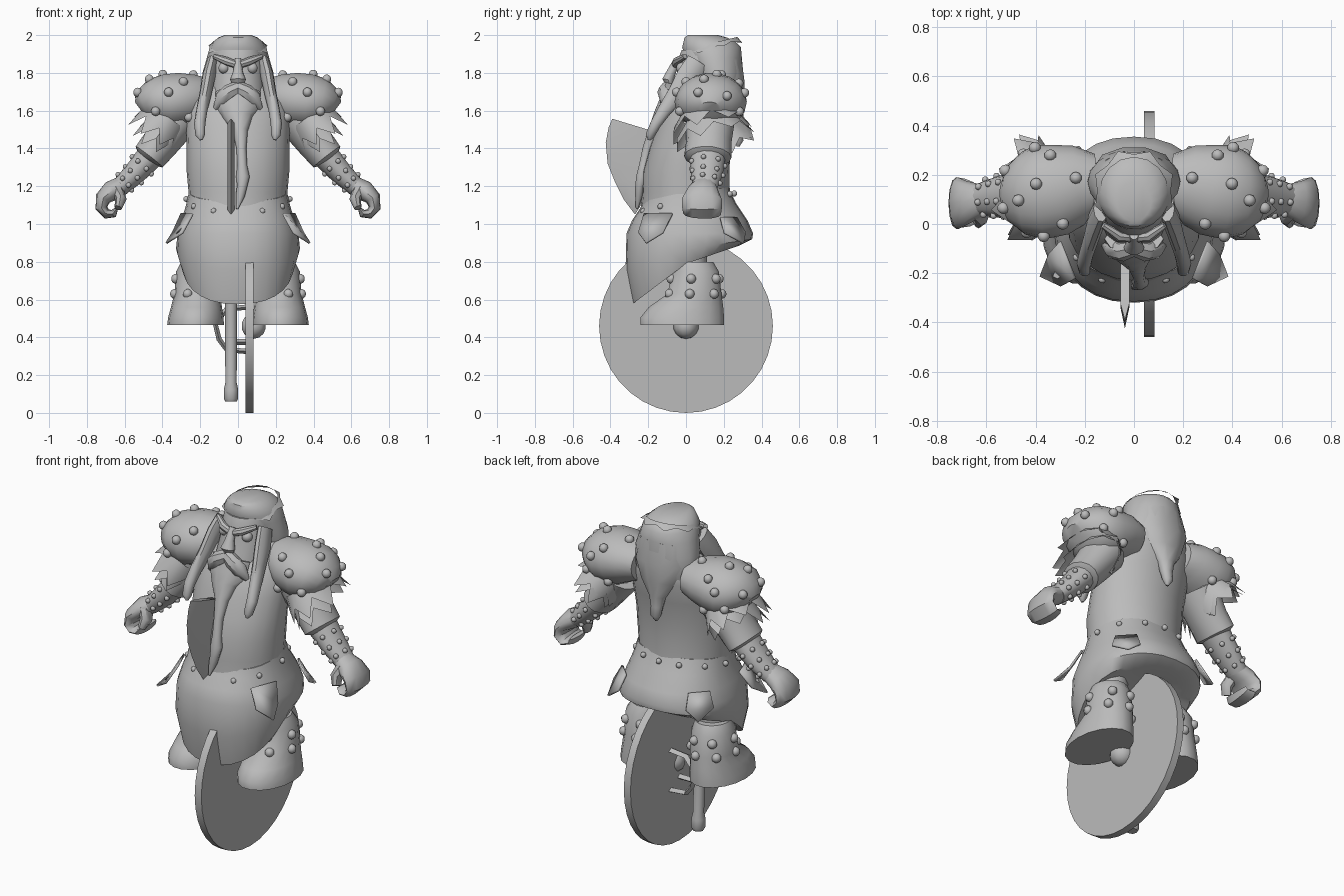
import bpy, bmesh
from math import sin, cos, pi, radians
from mathutils import Vector, Matrix

grey = bpy.data.materials.new("stone grey")
grey.diffuse_color = (0.5, 0.5, 0.5, 1)


def finish(name, bm, mirror=False):
    bmesh.ops.recalc_face_normals(bm, faces=bm.faces)
    me = bpy.data.meshes.new(name)
    bm.to_mesh(me)
    bm.free()
    me.materials.append(grey)
    ob = bpy.data.objects.new(name, me)
    bpy.context.collection.objects.link(ob)
    if mirror:
        ob.modifiers.new("Mirror", 'MIRROR')
    return ob


def skin(name, rings, mirror=False, caps=True):
    """Bridge point rings of equal length into a closed surface."""
    bm = bmesh.new()
    vs = [[bm.verts.new(p) for p in r] for r in rings]
    n = len(rings[0])
    for a, b in zip(vs, vs[1:]):
        for i in range(n):
            j = (i + 1) % n
            bm.faces.new((a[i], a[j], b[j], b[i]))
    if caps:
        bm.faces.new(vs[0])
        bm.faces.new(vs[-1])
    return finish(name, bm, mirror)


def flat_point(r, a, p=1.0):
    """Point on a level superellipse (z, cx, cy, rx, ry[, tilt]); front tilts more than back."""
    z, cx, cy, rx, ry = r[:5]
    t = r[5] if len(r) > 5 else 0
    c, s = cos(a), sin(a)
    c, s = (abs(c) ** p) * (1 if c > 0 else -1), (abs(s) ** p) * (1 if s > 0 else -1)
    return Vector((cx + rx * c, cy + ry * s, z + t * s * (1 if s < 0 else 0.45)))


def loft(name, rows, n=20, mirror=False, p=1.0):
    return skin(name, [[flat_point(r, 2 * pi * i / n, p) for i in range(n)] for r in rows], mirror)


def ring3(c, d, ru, rv, n, ref):
    d = d.normalized()
    u = (ref - d * ref.dot(d)).normalized()
    v = d.cross(u)
    return [c + u * ru * cos(2 * pi * i / n) + v * rv * sin(2 * pi * i / n) for i in range(n)]


X, Y, Z = Vector((1, 0, 0)), Vector((0, 1, 0)), Vector((0, 0, 1))


def tube_rings(pts, n, ref):
    c = [Vector(p[:3]) for p in pts]
    return [ring3(c[k], c[min(k + 1, len(c) - 1)] - c[max(k - 1, 0)], p[3], p[-1], n, ref)
            for k, p in enumerate(pts)]


def tube(name, pts, n=10, ref=X, mirror=False):
    return skin(name, tube_rings(pts, n, ref), mirror)


def fringe(name, top, low, spikes, drop, ref=Y, mirror=False):
    """Ragged skirt of pointed tufts between two rings (x, y, z, ru, rv)."""
    a, b = Vector(top[:3]), Vector(low[:3])
    d = (b - a).normalized()
    up = ring3(a, d, top[3], top[4], spikes * 2, ref)
    dn = ring3(b, d, low[3], low[4], spikes * 2, ref)
    dn = [p + d * drop * (0.7 + 0.3 * (i % 3)) if i % 2 else p.lerp(b, 0.12) - d * drop * 0.4
          for i, p in enumerate(dn)]
    return skin(name, [up, dn], mirror, caps=False)


def studs(name, points, r, mirror=False):
    bm = bmesh.new()
    for p in points:
        bmesh.ops.create_uvsphere(bm, u_segments=10, v_segments=7, radius=r,
                                  matrix=Matrix.Translation(p))
    return finish(name, bm, mirror)


def flap(name, outline):
    bm = bmesh.new()
    bm.faces.new([bm.verts.new(p) for p in outline])
    ob = finish(name, bm, True)
    ob.modifiers.new("Thickness", 'SOLIDIFY').thickness = 0.012


# torso and hanging skirt
loft("torso", [(1.08, 0, 0, .265, .24), (1.17, 0, 0, .262, .232), (1.28, 0, 0, .272, .23),
               (1.40, 0, .02, .272, .215), (1.52, 0, .05, .275, .205),
               (1.64, 0, .09, .27, .19), (1.72, 0, .12, .23, .16), (1.78, 0, .14, .14, .11)], 24)
loft("skirt", [(1.17, 0, 0, .26, .225, .05), (1.10, 0, .01, .275, .255, .02),
               (1.02, 0, .02, .30, .305), (.95, 0, .02, .32, .335),
               (.87, 0, .015, .328, .335, .11), (.79, 0, 0, .295, .285, .215),
               (.83, 0, .02, .2, .2, .12)], 28, p=.88)
flap("skirt_side_flap", [(.295, -.07, 1.05), (.235, -.22, 1.05), (.29, -.25, .95),
                         (.375, -.21, .895), (.34, -.12, .95)])
flap("skirt_back_flap", [(.20, .265, 1.03), (.28, .18, 1.03), (.32, .20, .95),
                         (.29, .30, .895), (.215, .31, .95)])
studs("belt_studs", [flat_point((1.13, 0, 0, .275, .255, .07), radians(a))
                     for a in (-62, -32, 5, 35, 65, 90)], .016, True)

# boots
boot = [(.465, .225, -.02, .15, .225), (.505, .223, -.02, .147, .225), (.56, .22, 0, .135, .20),
        (.63, .215, .045, .122, .145), (.75, .215, .05, .112, .125), (.80, .205, .04, .095, .105)]
loft("boot", boot, 18, True)
loft("leg", [(.74, .19, .02, .09, .09), (.95, .17, .02, .1, .1)], 14, True)
studs("boot_studs", [flat_point(boot[3], radians(a)) for a in (-65, -10, 45, 100, 160)] +
      [flat_point((.71, .215, .05, .116, .132), radians(a)) for a in (-75, -10, 55, 110, 180)],
      .026, True)

# shoulder pads: barrels along x, with ragged fur
pad = [(.15, .165, 1.67, .12, .10), (.22, .16, 1.67, .16, .122), (.30, .14, 1.655, .185, .148),
       (.38, .13, 1.645, .192, .15), (.45, .125, 1.64, .168, .13), (.50, .125, 1.625, .12, .09),
       (.52, .125, 1.61, .06, .045)]
tube("shoulder_pad", pad, 18, Y, True)
pr = tube_rings(pad, 18, Y)
studs("shoulder_studs", [pr[k][i] for k, i in ((1, 4), (3, 4), (4, 5), (2, 7), (3, 8), (2, 11), (4, 10),
                                               (2, 2), (3, 1), (2, 16), (4, 17), (5, 2), (5, 6))],
      .025, True)
fringe("fur_upper", (.36, .125, 1.58, .15, .13), (.42, .135, 1.505, .225, .15), 8, .06, mirror=True)
fringe("fur_lower", (.36, .13, 1.55, .13, .10), (.425, .15, 1.465, .225, .115), 8, .05, mirror=True)

# arms, bracers and fists
tube("sleeve", [(.32, .13, 1.56, .13, .12), (.41, .12, 1.43, .12, .10), (.47, .115, 1.355, .125, .092),
                (.48, .115, 1.34, .09, .06)], 14, Y, True)
arm = [(.46, .115, 1.365, .095, .075), (.55, .11, 1.265, .085, .062), (.63, .10, 1.19, .065, .05)]
tube("forearm", arm, 14, Y, True)
fine = [(.51, .113, 1.31, .092, .07), (.555, .11, 1.26, .085, .062), (.60, .105, 1.22, .075, .056)]
studs("bracer_studs", [p for r in tube_rings(fine, 7, Y) for p in r], .014, True)
tube("fist", [(.61, .10, 1.205, .06, .05), (.67, .09, 1.175, .085, .055), (.715, .085, 1.135, .105, .042),
              (.723, .085, 1.085, .105, .032), (.695, .085, 1.052, .10, .026),
              (.658, .08, 1.056, .09, .022), (.645, .08, 1.08, .08, .01)], 12, Y, True)
tube("thumb", [(.64, .06, 1.18, .045, .035), (.62, .03, 1.13, .04, .03), (.635, .01, 1.085, .03, .02)],
     8, Y, True)

# head, hair and cap
loft("face", [(1.50, 0, .06, .12, .14), (1.60, 0, .03, .13, .145), (1.70, 0, .05, .145, .145),
              (1.80, 0, .085, .14, .135), (1.86, 0, .10, .14, .15), (1.92, 0, .12, .135, .145)], 18)
loft("hair", [(1.62, 0, .19, .165, .08), (1.70, 0, .185, .19, .11), (1.80, 0, .17, .188, .135),
              (1.88, 0, .15, .165, .148), (1.935, 0, .135, .15, .158), (1.965, 0, .125, .13, .14),
              (1.987, 0, .105, .105, .115), (2.0, 0, .09, .07, .08)], 18)
fringe("cap_edge", (0, .13, 1.955, .138, .145), (0, .135, 1.935, .17, .175), 8, .012, X)
tube("back_hair", [(0, .21, 1.86, .14, .09), (0, .235, 1.74, .16, .08), (0, .25, 1.64, .115, .06),
                   (0, .26, 1.55, .05, .045), (0, .27, 1.49, .035, .03), (0, .28, 1.44, .03, .025),
                   (0, .275, 1.41, .008, .008)])
tube("side_braid", [(.135, .06, 1.86, .03, .06), (.155, .01, 1.78, .035, .065), (.172, -.05, 1.69, .032, .05),
                    (.192, -.115, 1.60, .03, .038), (.203, -.16, 1.53, .03, .03),
                    (.20, -.19, 1.47, .025, .025), (.195, -.195, 1.445, .008, .008)], mirror=True)

# facial features
studs("eyes", [Vector((.075, -.022, 1.826))], .03, True)
tube("brow", [(.015, -.055, 1.845, .02), (.06, -.05, 1.862, .022), (.125, -.005, 1.888, .014)],
     8, Z, True)
tube("nose", [(0, -.045, 1.87, .018, .02), (0, -.075, 1.81, .025, .025), (0, -.095, 1.765, .042, .032),
              (0, -.085, 1.735, .03, .02)])
tube("moustache", [(0, -.095, 1.725, .035), (.045, -.11, 1.70, .042), (.085, -.10, 1.66, .042),
                   (.12, -.085, 1.61, .014)], 8, Z, True)
tube("beard", [(0, -.06, 1.70, .12, .06), (0, -.09, 1.62, .115, .065), (0, -.12, 1.56, .08, .06),
               (.012, -.165, 1.49, .04, .038), (.018, -.205, 1.40, .026, .026),
               (.022, -.225, 1.31, .026, .025), (.026, -.235, 1.25, .036, .03),
               (.022, -.245, 1.20, .027, .025), (.012, -.25, 1.15, .024, .02),
               (-.005, -.26, 1.08, .006, .006)])

# axe: stations are (edge y, edge z, back y, back z)
ax = -.037
stations = [(-.27, 1.05, -.22, 1.13), (-.33, 1.13, -.2, 1.18), (-.375, 1.22, -.15, 1.24),
            (-.415, 1.32, -.14, 1.32), (-.425, 1.43, -.14, 1.40), (-.41, 1.51, -.15, 1.46),
            (-.39, 1.557, -.17, 1.49)]
blade = []
for ey, ez, by, bz in stations:
    my, mz = ey + .3 * (by - ey), ez + .3 * (bz - ez)
    blade.append([(ax, ey, ez), (ax + .018, my, mz), (ax + .018, by, bz),
                  (ax - .018, by, bz), (ax - .018, my, mz)])
skin("axe_blade", blade)
tube("axe_handle", [(ax, -.06, .06, .03), (ax, -.06, .075, .038), (ax, -.063, .125, .038),
                    (ax, -.063, .16, .03), (ax, -.08, .5, .032), (ax, -.14, 1.45, .03)])

# round shield with boss and straps
tube("shield", [(.04, 0, .46, .46), (.083, 0, .46, .46)], 36, Y)
studs("shield_boss", [Vector((.083, 0, .46))], .068)
tube("shield_grip", [(.05, 0, .375, .022, .016), (-.06, 0, .375, .022, .016)], 4, Y)
tube("shield_strap", [(.05, .08, .325, .025, .014), (-.06, .08, .335, .025, .014),
                      (-.10, .08, .39, .025, .014), (-.12, .08, .47, .025, .014),
                      (-.06, .08, .55, .025, .014), (.05, .08, .56, .025, .014)], 4, Y)

# smooth shading with crisp edges
for ob in bpy.context.collection.objects:
    ob.select_set(True)
    bpy.context.view_layer.objects.active = ob
bpy.ops.object.shade_smooth_by_angle(angle=radians(42))
